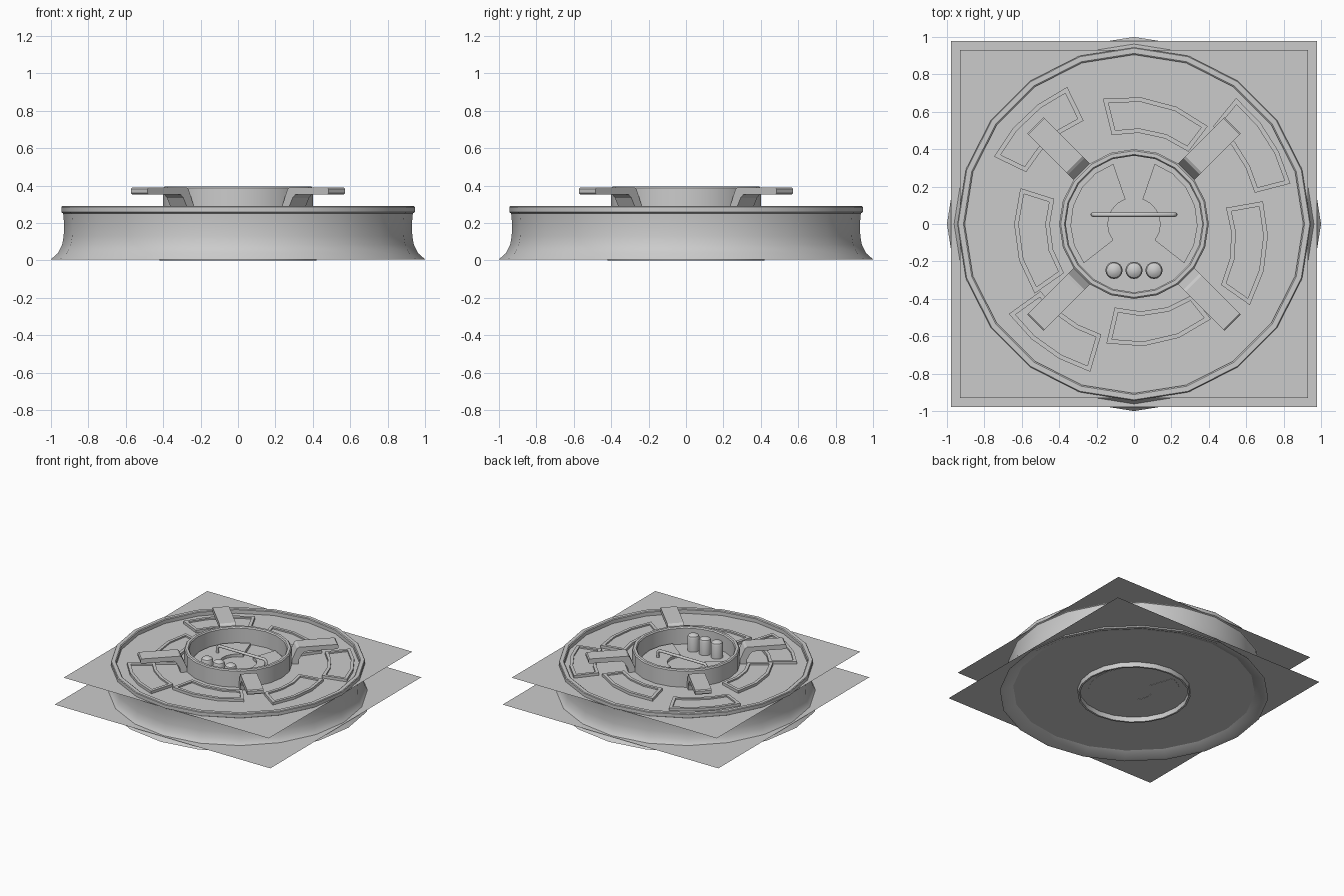
import bpy, bmesh
from math import sin, cos, pi, radians

if "Cube" in bpy.data.objects:
    bpy.data.objects.remove(bpy.data.objects["Cube"])

FLOOR, BASE = 0.255, 0.04


def finish(name, bm, smooth=False):
    bmesh.ops.recalc_face_normals(bm, faces=bm.faces[:])
    me = bpy.data.meshes.new(name)
    bm.to_mesh(me)
    bm.free()
    ob = bpy.data.objects.new(name, me)
    bpy.context.collection.objects.link(ob)
    if smooth:
        bpy.ops.object.select_all(action='DESELECT')
        ob.select_set(True)
        bpy.context.view_layer.objects.active = ob
        bpy.ops.object.shade_smooth_by_angle(angle=radians(30))
    return ob


def lathe(name, profile, n=20, at=(0, 0)):
    """Turn an (r, z) profile around a vertical axis."""
    bm = bmesh.new()
    rings = [[bm.verts.new((at[0] + r * cos(2 * pi * i / n), at[1] + r * sin(2 * pi * i / n), z))
              for i in range(n)] for r, z in profile]
    for a, b in zip(rings, rings[1:]):
        for i in range(n):
            j = (i + 1) % n
            bm.faces.new((a[i], a[j], b[j], b[i]))
    bmesh.ops.remove_doubles(bm, verts=bm.verts[:], dist=1e-5)
    return finish(name, bm, True)


def sheet(name, half, z):
    bm = bmesh.new()
    bm.faces.new([bm.verts.new((x * half, y * half, z))
                  for x, y in ((-1, -1), (1, -1), (1, 1), (-1, 1))])
    return finish(name, bm)


def sector(bm, a0, a1, in0, in1, out0, out1, z, segs):
    """Flat ring-sector face whose radii may change along the arc."""
    def pt(t, r0, r1):
        a = radians(a0 + (a1 - a0) * t)
        r = r0 + (r1 - r0) * t
        return bm.verts.new((r * cos(a), r * sin(a), z))
    ts = [i / segs for i in range(segs + 1)]
    outer = [pt(t, out0, out1) for t in ts]
    inner = [pt(t, in0, in1) for t in ts]
    return [bm.faces.new((inner[i], outer[i], outer[i + 1], inner[i + 1])) for i in range(segs)]


def raise_faces(bm, faces, h):
    geo = bmesh.ops.extrude_face_region(bm, geom=faces, use_keep_orig=True)['geom']
    bmesh.ops.translate(bm, verts=[g for g in geo if isinstance(g, bmesh.types.BMVert)], vec=(0, 0, h))
    return [g for g in geo if isinstance(g, bmesh.types.BMFace)]


# Flared outer wall with a lipped rim, and the two square sheets
lathe("outer_wall", [(.905, FLOOR), (.905, .285), (.912, .29), (.94, .29), (.945, .285),
                     (.945, .258), (.935, .252), (.93, .2), (.932, .13), (.94, .085),
                     (.962, .04), (.998, .008), (1.0, .005), (.975, .005), (.9, BASE)])
sheet("upper_sheet", .93, FLOOR)
sheet("lower_sheet", .978, BASE)

# Central collar and its foot ring underneath
lathe("collar", [(.365, FLOOR), (.365, .385), (.372, .395), (.392, .395), (.40, .387), (.40, FLOOR)])
lathe("foot_ring", [(.42, BASE), (.42, 0), (.405, 0), (.405, BASE)])

# Two wedge plates inside the collar
for side, a0, a1 in (("left", 109, 218), ("right", -38, 71)):
    bm = bmesh.new()
    raise_faces(bm, sector(bm, a0, a1, .14, .14, .34, .34, .038, 6), .24)
    finish("wedge_plate_" + side, bm)

# Three round-topped rods
for k in (-1, 0, 1):
    lathe("rod_%d" % (k + 2), [(.046, FLOOR), (.046, .36), (.04, .375), (.024, .386), (0, .39)],
          16, (k * .107, -.248))

# Thin handle bar
cu = bpy.data.curves.new("handle_bar", 'CURVE')
cu.dimensions = '3D'
cu.bevel_depth = .012
cu.bevel_resolution = 2
cu.use_fill_caps = True
sp = cu.splines.new('POLY')
path = [(-.22, .26), (-.22, .32), (-.205, .335), (.205, .335), (.22, .32), (.22, .26)]
sp.points.add(len(path) - 1)
for p, (x, z) in zip(sp.points, path):
    p.co = (x, .05, z, 1)
bpy.context.collection.objects.link(bpy.data.objects.new("handle_bar", cu))

# Four bracket arms reaching out from the collar
arm = [(.385, FLOOR), (.40, .30), (.435, .38), (.45, .39), (.738, .39), (.746, .383),
       (.746, .36), (.738, .352), (.495, .352), (.475, .335), (.45, .29), (.445, FLOOR)]
for k in range(4):
    a = pi / 4 + k * pi / 2
    bm = bmesh.new()
    rows = [[bm.verts.new((r * cos(a) - w * sin(a), r * sin(a) + w * cos(a), z)) for r, z in arm]
            for w in (-.062, .062)]
    bm.faces.new(rows[0])
    bm.faces.new(rows[1])
    for i in range(len(arm)):
        j = (i + 1) % len(arm)
        bm.faces.new((rows[0][i], rows[0][j], rows[1][j], rows[1][i]))
    finish("bracket_arm_%d" % (k + 1), bm)

# Seven framed deck panels: start angle, end angle, inner radius at each end, outer at each end
panels = [(14.5, 51, .667, .672, .864, .867), (53, 104, .484, .49, .655, .69),
          (116, 154.3, .615, .64, .815, .83), (162.5, 215, .447, .457, .637, .648),
          (215.7, 253.5, .616, .616, .824, .824), (257, 309, .458, .49, .655, .654),
          (-35, 10, .568, .50, .756, .70)]
for k, p in enumerate(panels):
    bm = bmesh.new()
    top = raise_faces(bm, sector(bm, *p, FLOOR - .002, 3), .024)
    bmesh.ops.inset_region(bm, faces=top, thickness=.024, use_even_offset=True)
    low = raise_faces(bm, top, -.012)
    bmesh.ops.delete(bm, geom=[f for f in top if f.is_valid], context='FACES_ONLY')
    finish("deck_panel_%d" % (k + 1), bm)
